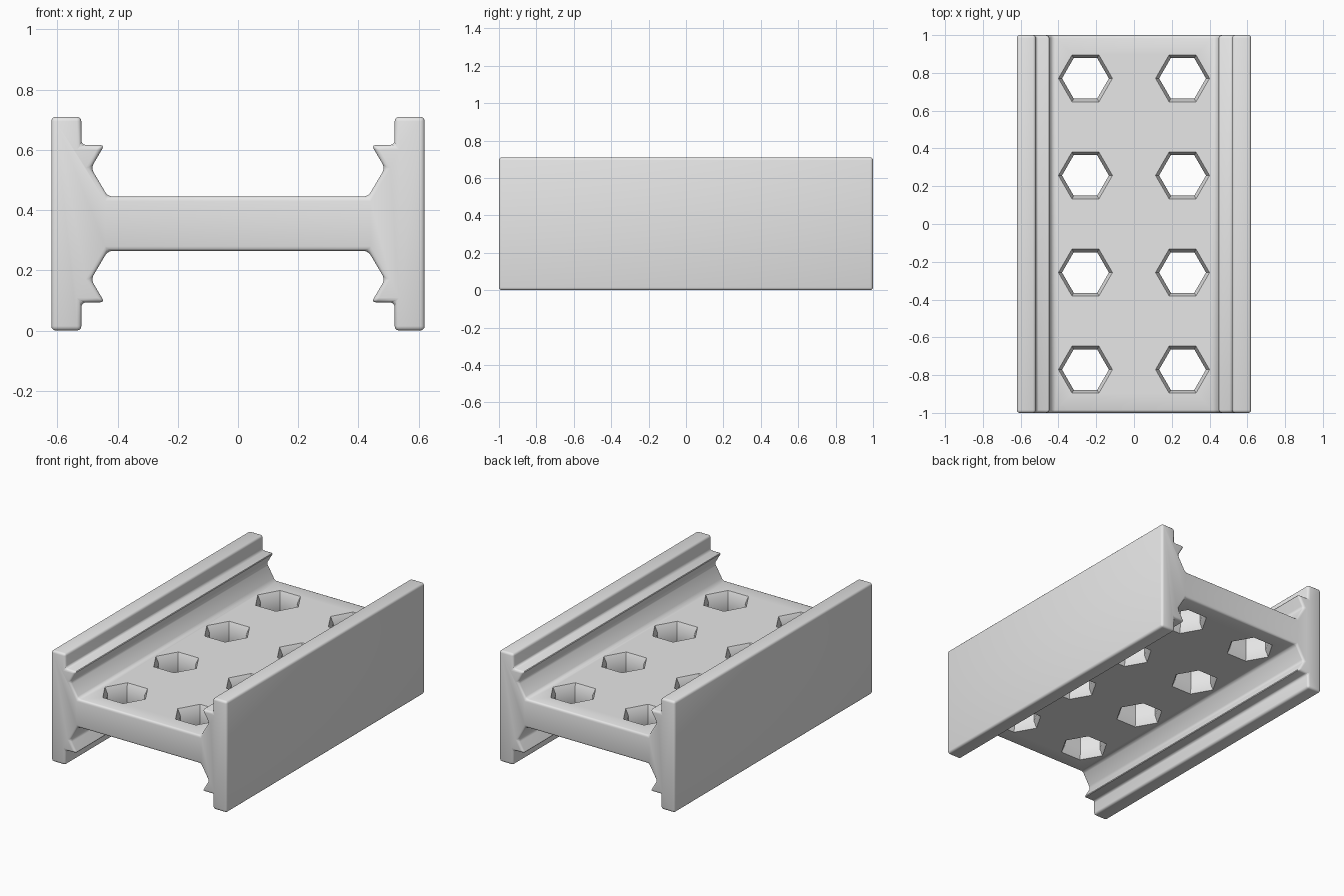
import bpy, bmesh, math

cube = bpy.data.objects.get("Cube")
if cube:
    bpy.data.objects.remove(cube, do_unlink=True)

HEIGHT, MID = 0.71, 0.355
WEB = 0.09          # half thickness of the perforated web


def new_object(name, bm):
    bmesh.ops.recalc_face_normals(bm, faces=bm.faces)
    mesh = bpy.data.meshes.new(name)
    bm.to_mesh(mesh)
    bm.free()
    obj = bpy.data.objects.new(name, mesh)
    bpy.context.collection.objects.link(obj)
    return obj


# Plain grey material
grey = bpy.data.materials.new("light_grey")
grey.use_nodes = True
colour = (0.8, 0.8, 0.8, 1)
grey.diffuse_color = colour
grey.node_tree.nodes["Principled BSDF"].inputs["Base Color"].default_value = colour

# Grooved I-shaped section: one quarter, mirrored into a full loop
quarter = [(0.432, WEB), (0.488, 0.185), (0.443, 0.261),
           (0.52, 0.261), (0.52, MID), (0.62, MID)]
upper_right = [(x, MID + z) for x, z in quarter]
lower_right = [(x, MID - z) for x, z in reversed(quarter)]
right = upper_right + lower_right
loop = right + [(-x, z) for x, z in reversed(right)]

# Extruded beam with softened edges
bm = bmesh.new()
end = bm.faces.new([bm.verts.new((x, -1, z)) for x, z in loop])
extruded = bmesh.ops.extrude_face_region(bm, geom=[end])
moved = [v for v in extruded["geom"] if isinstance(v, bmesh.types.BMVert)]
bmesh.ops.translate(bm, verts=moved, vec=(0, 2, 0))
beam = new_object("grooved_beam", bm)
beam.data.materials.append(grey)
bevel = beam.modifiers.new("soft_edges", "BEVEL")
bevel.width = 0.015
bevel.segments = 3
bevel.limit_method = "ANGLE"
bevel.angle_limit = math.radians(30)

# Hexagonal hole cutters, flared at both mouths
bm = bmesh.new()
FLARE, OVER, WIDE, NARROW = 0.04, 0.02, 0.143, 0.124
slope = (WIDE - NARROW) / FLARE
sections = [(-WEB - OVER, WIDE + slope * OVER), (FLARE - WEB, NARROW),
            (WEB - FLARE, NARROW), (WEB + OVER, WIDE + slope * OVER)]
for cx in (-0.257, 0.257):
    for row in range(4):
        cy = -0.771 + row * 0.514
        rings = [[bm.verts.new((cx + r * math.cos(i * math.pi / 3),
                                cy + r * math.sin(i * math.pi / 3), MID + z))
                  for i in range(6)] for z, r in sections]
        for a, b in zip(rings, rings[1:]):
            for i in range(6):
                j = (i + 1) % 6
                bm.faces.new((a[i], a[j], b[j], b[i]))
        bm.faces.new(rings[0][::-1])
        bm.faces.new(rings[-1])
cutter = new_object("hole_cutter", bm)
cutter.hide_render = True
cutter.data.materials.append(grey)
holes = beam.modifiers.new("hex_holes", "BOOLEAN")
holes.operation = "DIFFERENCE"
holes.solver = "EXACT"
holes.object = cutter

# Apply the modifiers and shade
bpy.ops.object.select_all(action="DESELECT")
beam.select_set(True)
bpy.context.view_layer.objects.active = beam
for name in ("soft_edges", "hex_holes"):
    bpy.ops.object.modifier_apply(modifier=name)
bpy.data.objects.remove(cutter, do_unlink=True)
bpy.ops.object.shade_smooth_by_angle(angle=math.radians(35))
